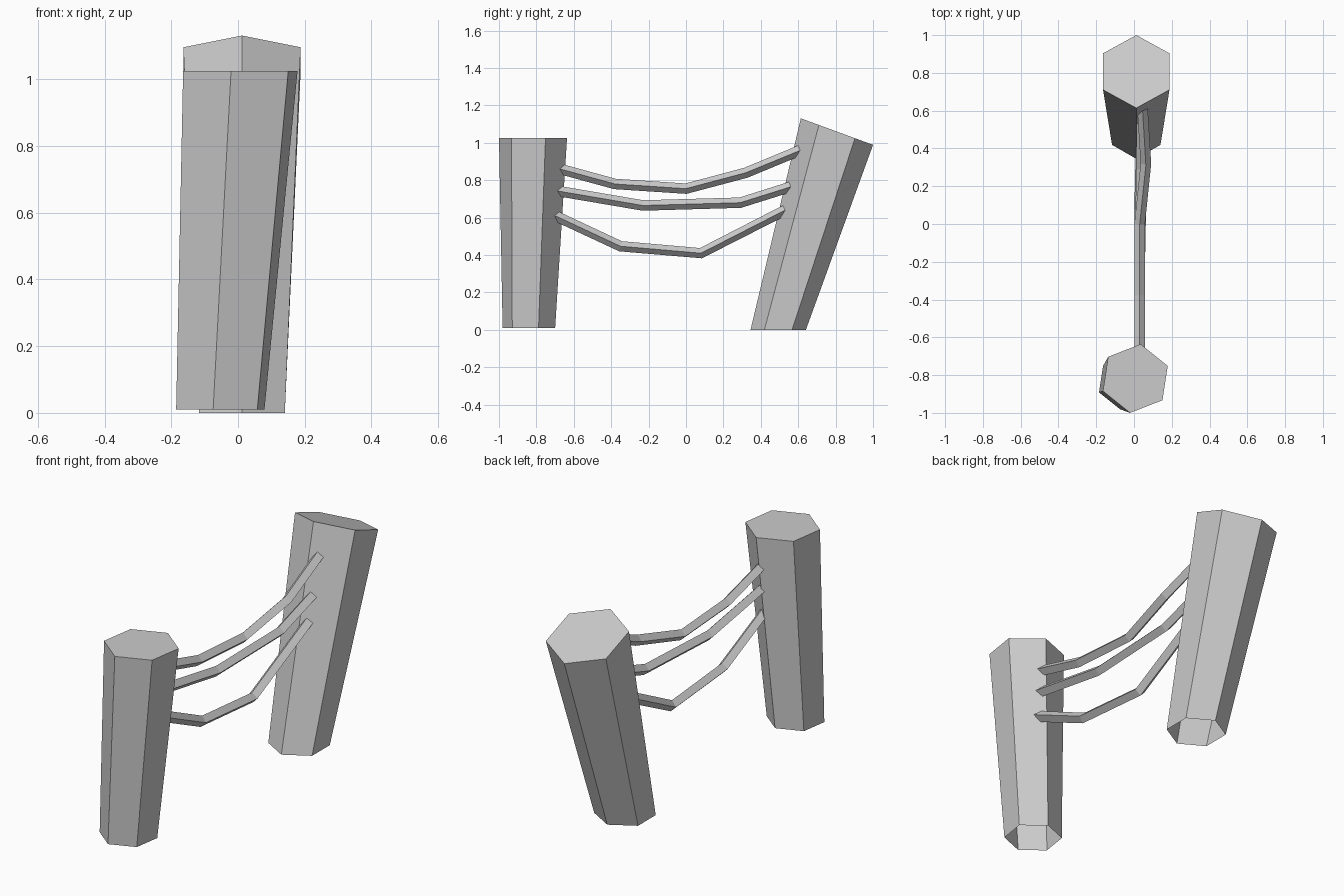
import bpy, bmesh, math
from mathutils import Vector

if "Cube" in bpy.data.objects:
    bpy.data.objects.remove(bpy.data.objects["Cube"])


def finish(name, bm):
    bmesh.ops.recalc_face_normals(bm, faces=bm.faces)
    mesh = bpy.data.meshes.new(name)
    bm.to_mesh(mesh)
    bm.free()
    obj = bpy.data.objects.new(name, mesh)
    bpy.context.collection.objects.link(obj)
    return obj


def bridge(bm, a, b):
    n = len(a)
    for i in range(n):
        bm.faces.new((a[i], a[(i + 1) % n], b[(i + 1) % n], b[i]))


def hexagon(bm, centre, rx, ry, start, slope=0.0):
    """Six-sided ring; slope tilts it along y."""
    ring = []
    for i in range(6):
        a = math.radians(start + 60 * i)
        dx, dy = rx * math.cos(a), ry * math.sin(a)
        ring.append(bm.verts.new((centre[0] + dx, centre[1] + dy, centre[2] + slope * dy)))
    return ring


def post(name, bottom, top):
    """Tapered leaning post with a capped top and an open underside."""
    bm = bmesh.new()
    low, high = hexagon(bm, *bottom), hexagon(bm, *top)
    bridge(bm, low, high)
    bm.faces.new(high)
    return finish(name, bm)


def rope(name, points, r=0.028):
    """Sagging rope with a diamond section swept along a few points."""
    bm = bmesh.new()
    pts = [Vector(p) for p in points]
    rings = []
    for i, p in enumerate(pts):
        t_in = (p - pts[max(i - 1, 0)]).normalized()
        t_out = (pts[min(i + 1, len(pts) - 1)] - p).normalized()
        t = (t_in + t_out).normalized()
        side = t.cross(Vector((0, 0, 1))).normalized()
        up = side.cross(t)
        rings.append([bm.verts.new(p + d * r) for d in (side, up, -side, -up)])
    for a, b in zip(rings, rings[1:]):
        bridge(bm, a, b)
    bm.faces.new(rings[0])
    bm.faces.new(rings[-1])
    return finish(name, bm)


# Two leaning posts
post("front_post",
     ((-0.053, -0.84, 0.01), 0.142, 0.142, 21.3),
     ((0.007, -0.818, 1.025), 0.184, 0.184, 21.3))
post("back_post",
     ((0.012, 0.493, 0.0), 0.148, 0.148, 30),
     ((0.012, 0.807, 1.06), 0.203, 0.193, 30, -0.367))

# Three ropes between them
rope("upper_rope", [(0.03, -0.69, 0.865), (0.03, -0.38, 0.78), (0.03, 0.0, 0.755),
                    (0.063, 0.32, 0.84), (0.045, 0.61, 0.96)])
rope("middle_rope", [(0.03, -0.70, 0.745), (0.03, -0.23, 0.665),
                     (0.04, 0.29, 0.68), (0.04, 0.56, 0.765)])
rope("lower_rope", [(0.03, -0.71, 0.615), (0.03, -0.35, 0.447),
                    (0.03, 0.08, 0.41), (0.04, 0.53, 0.64)])
